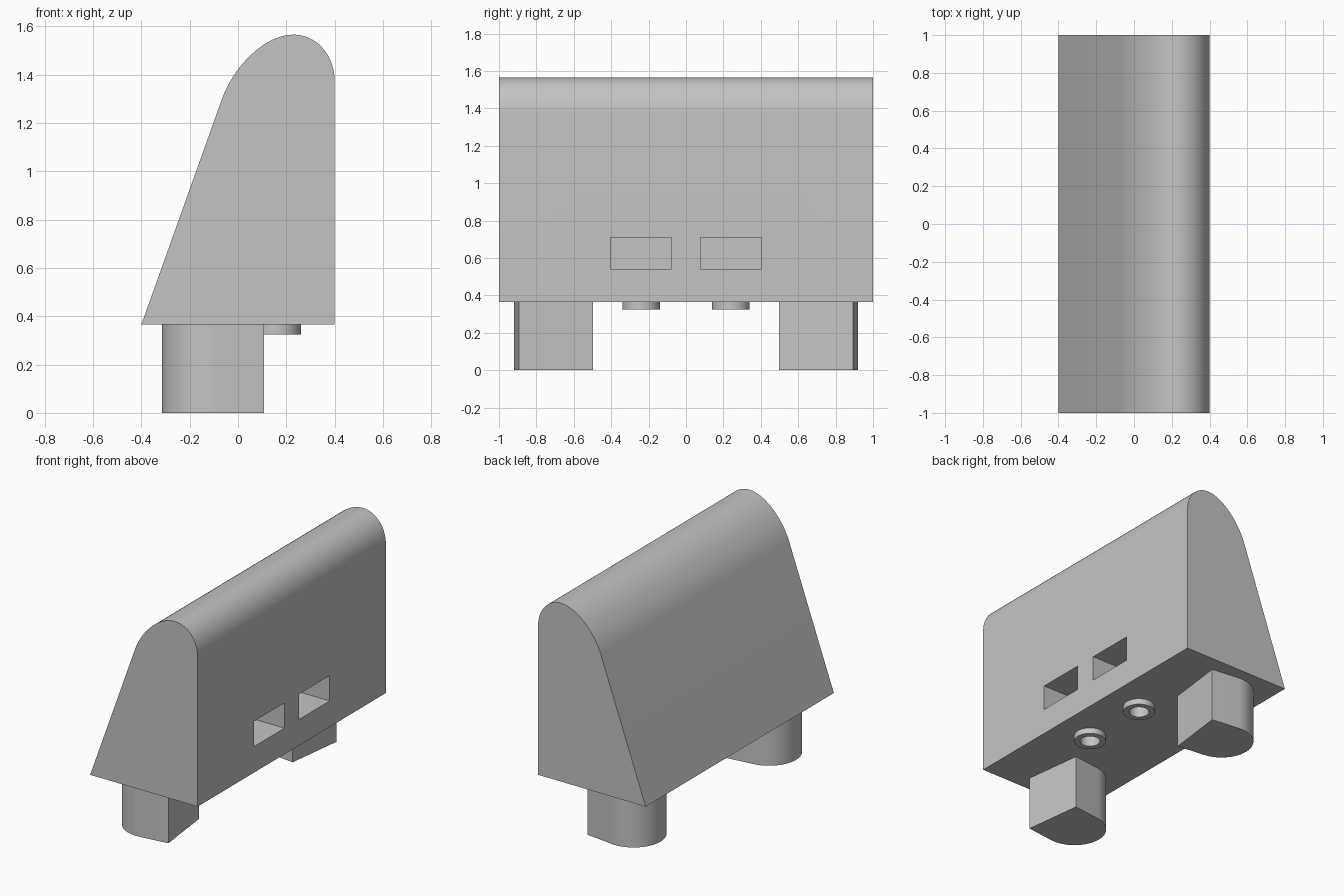
import bpy
import bmesh
from math import cos, sin, pi, radians
from mathutils import Vector, Matrix
from mathutils.geometry import interpolate_bezier

cube = bpy.data.objects.get("Cube")
if cube:
    bpy.data.objects.remove(cube, do_unlink=True)

grey = bpy.data.materials.new("light_grey")
grey.use_nodes = True
colour = (0.55, 0.55, 0.55, 1.0)
grey.diffuse_color = colour
grey.node_tree.nodes["Principled BSDF"].inputs["Base Color"].default_value = colour

BASE = 0.365          # underside of the body


def extrude(name, outline, direction):
    """Closed prism from a list of 3D outline points."""
    bm = bmesh.new()
    face = bm.faces.new([bm.verts.new(p) for p in outline])
    top = bmesh.ops.extrude_face_region(bm, geom=[face])["geom"]
    bmesh.ops.translate(bm, vec=direction,
                        verts=[v for v in top if isinstance(v, bmesh.types.BMVert)])
    bmesh.ops.recalc_face_normals(bm, faces=bm.faces)
    mesh = bpy.data.meshes.new(name)
    bm.to_mesh(mesh)
    bm.free()
    mesh.materials.append(grey)
    obj = bpy.data.objects.new(name, mesh)
    bpy.context.collection.objects.link(obj)
    return obj


def cylinder(name, x, y, z0, z1, radius, sides=48):
    ring = [(x + radius * cos(2 * pi * i / sides),
             y + radius * sin(2 * pi * i / sides), z0) for i in range(sides)]
    return extrude(name, ring, (0, 0, z1 - z0))


def box(name, low, high):
    (x0, y0, z0), (x1, y1, z1) = low, high
    return extrude(name, [(x0, y0, z0), (x1, y0, z0), (x1, y1, z0), (x0, y1, z0)],
                   (0, 0, z1 - z0))


def activate(obj):
    bpy.ops.object.select_all(action="DESELECT")
    obj.select_set(True)
    bpy.context.view_layer.objects.active = obj


def cut(obj, cutter):
    cutter.hide_render = True
    mod = obj.modifiers.new("cut", "BOOLEAN")
    mod.operation = "DIFFERENCE"
    mod.solver = "EXACT"
    mod.object = cutter
    activate(obj)
    bpy.ops.object.modifier_apply(modifier=mod.name)


# Body: leaning back wall, rounded crest, upright front wall
def bezier(*points):
    return interpolate_bezier(*[Vector((x, 0, z)) for x, z in points], 20)


crest = bezier((0.4, 1.37), (0.4, 1.48), (0.325, 1.565), (0.23, 1.565))
crest += bezier((0.23, 1.565), (0.12, 1.565), (-0.01, 1.45), (-0.066, 1.30))[1:]
profile = [Vector((-0.4, 0, BASE)), Vector((0.4, 0, BASE))] + crest
body = extrude("body", [p + Vector((0, -1, 0)) for p in profile], (0, 2, 0))
parts = [body]

for side, label in ((-1, "front"), (1, "back")):
    # Rectangular socket, with a round bore rising into it through a collar
    y = 0.24 * side
    socket = box("socket_cutter", (0.05, y - 0.163, 0.54), (0.5, y + 0.163, 0.71))
    bore = cylinder("bore_cutter", 0.16, y, 0.25, 0.6, 0.062)
    collar = cylinder(label + "_collar", 0.16, y, 0.325, BASE, 0.1)
    cut(body, socket)
    cut(body, bore)
    cut(collar, bore)
    for cutter in (socket, bore):
        bpy.data.objects.remove(cutter, do_unlink=True)

    # Leg: square on one side, half round on the other, slightly turned
    r = 0.2
    outline = [(r, -r), (r, r)]
    outline += [(r * cos(a), r * sin(a))
                for a in (pi / 2 + pi * i / 32 for i in range(33))]
    turn = Matrix.Rotation(radians(-7), 3, "Z")
    points = []
    for px, py in outline:
        p = turn @ Vector((px, py, 0)) + Vector((-0.115, 0.72, 0))
        points.append((p.x, p.y * side, 0))
    leg = extrude(label + "_leg", points, (0, 0, BASE))
    parts += [collar, leg]

for part in parts:
    activate(part)
    bpy.ops.object.shade_smooth_by_angle(angle=radians(30))
